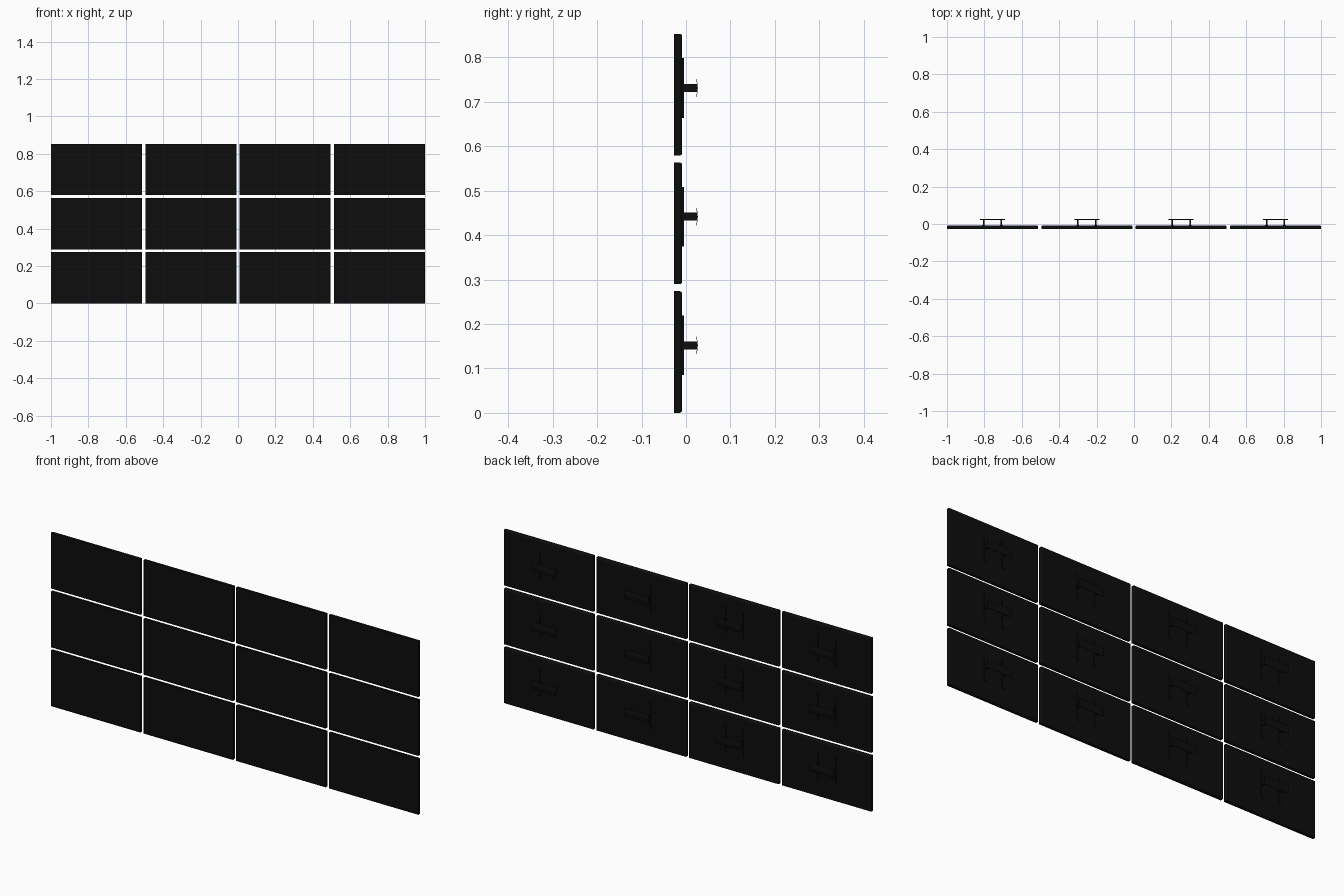
import bpy, bmesh, math

if "Cube" in bpy.data.objects:
    bpy.data.objects.remove(bpy.data.objects["Cube"])

W, H = 0.487, 0.274          # one display
PX, PZ = (2 - W) / 3, 0.2895  # column and row spacing
MZ = 0.015                   # mount sits slightly above display centre


def material(name, v):
    m = bpy.data.materials.new(name)
    m.diffuse_color = (v, v, v, 1)
    m.use_nodes = True
    m.node_tree.nodes["Principled BSDF"].inputs["Base Color"].default_value = m.diffuse_color
    return m


black = material("matte_black", 0.004)


def finish(bm, name):
    bmesh.ops.recalc_face_normals(bm, faces=bm.faces)
    me = bpy.data.meshes.new(name)
    bm.to_mesh(me)
    bm.free()
    me.materials.append(black)
    return me


def box(bm, x0, x1, y0, y1, z0, z1):
    vs = bmesh.ops.create_cube(bm, size=1)["verts"]
    for v in vs:
        v.co.x = x0 if v.co.x < 0 else x1
        v.co.y = y0 if v.co.y < 0 else y1
        v.co.z = z0 if v.co.z < 0 else z1
    return vs


# display body: slab with a bevelled back rim and a slightly recessed screen
def display_mesh():
    bm = bmesh.new()
    box(bm, -W / 2, W / 2, -0.0265, -0.0085, -H / 2, H / 2)
    rim = [e for e in bm.edges if all(v.co.y > -0.01 for v in e.verts)]
    bmesh.ops.bevel(bm, geom=rim, offset=0.006, segments=3, profile=0.5, affect='EDGES')
    front = [f for f in bm.faces if f.calc_center_median().y < -0.026]
    bmesh.ops.inset_region(bm, faces=front, thickness=0.005)
    bmesh.ops.inset_region(bm, faces=front, thickness=0.0005, depth=-0.001)
    return finish(bm, "display")


# two upright rails, each with a stand-off arm
def rails_mesh():
    bm = bmesh.new()
    for x in (-0.048, 0.048):
        box(bm, x - 0.007, x + 0.007, -0.009, -0.005, MZ - 0.067, MZ + 0.067)
        box(bm, x - 0.004, x + 0.004, -0.006, 0.025, MZ - 0.009, MZ + 0.009)
    return finish(bm, "mount_rails")


# thin curved wall plate joining the arms
def plate_mesh():
    bm = bmesh.new()
    hw, n, t = 0.067, 8, 0.0012
    pts = []
    for i in range(n + 1):
        s = -1 + 2 * i / n
        pts.append((0.0265 - 0.003 * s * s, MZ + 0.02 * s))
    loop = pts + [(y - t, z) for y, z in reversed(pts)]
    face = bm.faces.new([bm.verts.new((-hw, y, z)) for y, z in loop])
    ext = bmesh.ops.extrude_face_region(bm, geom=[face])["geom"]
    for v in ext:
        if isinstance(v, bmesh.types.BMVert):
            v.co.x = hw
    return finish(bm, "wall_plate")


# repeat over the 4 x 3 wall
for me in (display_mesh(), rails_mesh(), plate_mesh()):
    for c in range(4):
        for r in range(3):
            ob = bpy.data.objects.new(f"{me.name}_{c}_{r}", me)
            ob.location = (-1 + W / 2 + c * PX, 0, H / 2 + r * PZ)
            bpy.context.collection.objects.link(ob)
